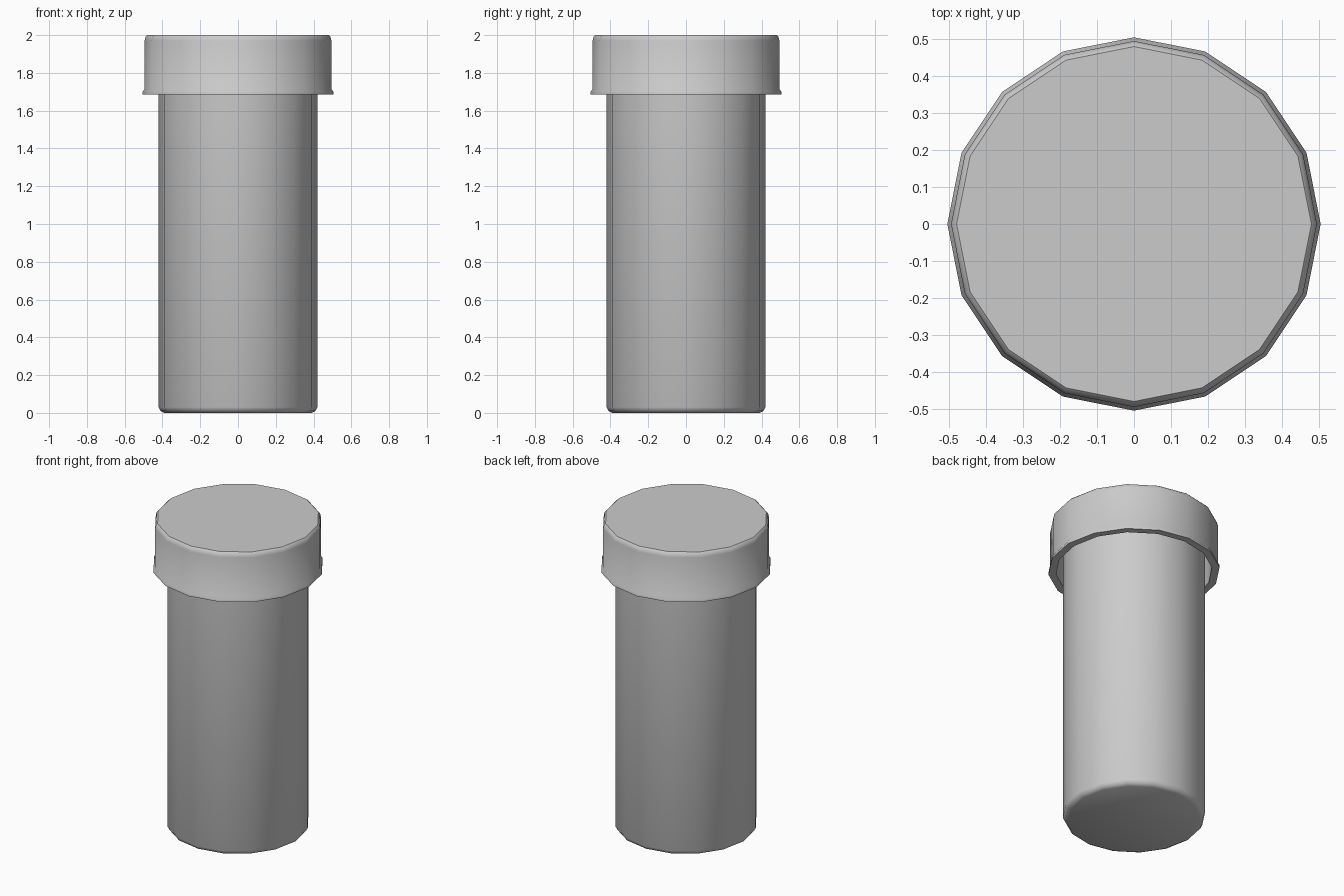
import bpy, bmesh, math

cube = bpy.data.objects.get("Cube")
if cube:
    bpy.data.objects.remove(cube, do_unlink=True)

SIDES = 16

grey = bpy.data.materials.new("plain_grey")
grey.use_nodes = True
colour = (0.6, 0.6, 0.6, 1)
grey.diffuse_color = colour
grey.node_tree.nodes["Principled BSDF"].inputs["Base Color"].default_value = colour


def turned(name, profile):
    """Turn a (radius, height) profile around z and cap both ends."""
    bm = bmesh.new()
    rings = []
    for r, z in profile:
        rings.append([bm.verts.new((r * math.cos(a), r * math.sin(a), z))
                      for a in (math.tau * i / SIDES for i in range(SIDES))])
    for low, high in zip(rings, rings[1:]):
        for i in range(SIDES):
            j = (i + 1) % SIDES
            bm.faces.new((low[i], low[j], high[j], high[i]))
    bm.faces.new(rings[0][::-1])
    bm.faces.new(rings[-1])
    bmesh.ops.recalc_face_normals(bm, faces=bm.faces)
    mesh = bpy.data.meshes.new(name)
    bm.to_mesh(mesh)
    bm.free()
    mesh.materials.append(grey)
    obj = bpy.data.objects.new(name, mesh)
    bpy.context.collection.objects.link(obj)
    bpy.ops.object.select_all(action='DESELECT')
    obj.select_set(True)
    bpy.context.view_layer.objects.active = obj
    bpy.ops.object.shade_smooth_by_angle(angle=math.radians(40))
    return obj


# Tall body with a softened bottom edge, reaching up inside the cap
turned("bottle_body", [(0.39, 0), (0.41, 0.01), (0.42, 0.03), (0.42, 1.94)])

# Hollow cap: inner ceiling, inner wall, flared lip, outer wall, softened top
turned("cap", [(0.46, 1.94), (0.46, 1.685), (0.505, 1.685), (0.505, 1.70),
               (0.495, 1.715), (0.495, 1.97), (0.49, 1.99), (0.48, 2.0)])
